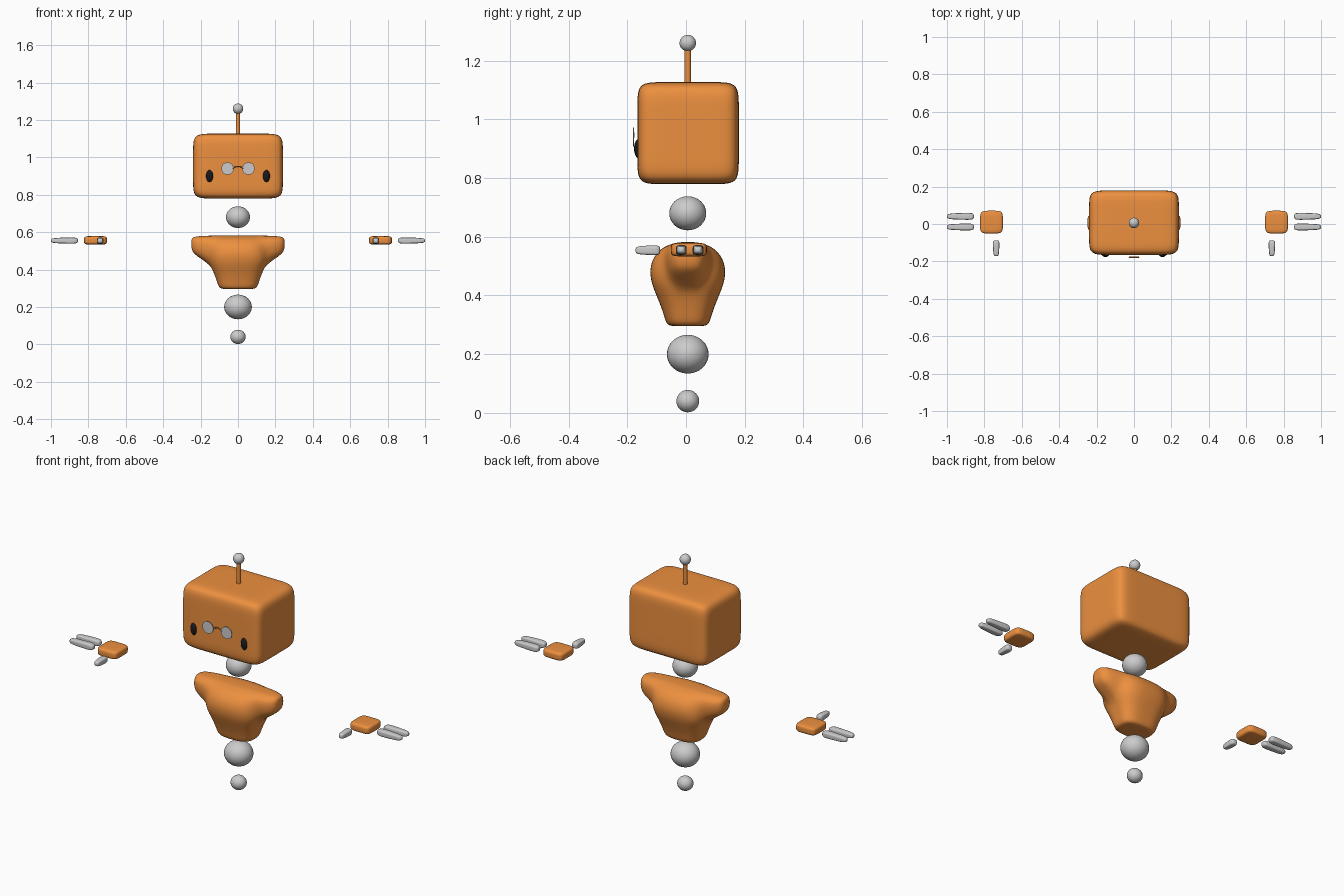
import bpy, bmesh, math
from mathutils import Vector

if "Cube" in bpy.data.objects:
    bpy.data.objects.remove(bpy.data.objects["Cube"])

YC = 0.006  # common depth centre


def material(name, col):
    m = bpy.data.materials.new(name)
    m.diffuse_color = col
    m.use_nodes = True
    m.node_tree.nodes["Principled BSDF"].inputs["Base Color"].default_value = m.diffuse_color
    return m


ORANGE = material("orange", (0.85, 0.28, 0.05, 1))
BLACK = material("black", (0.01, 0.01, 0.01, 1))


def finish(name, bm, mat=None):
    bmesh.ops.recalc_face_normals(bm, faces=bm.faces)
    me = bpy.data.meshes.new(name)
    bm.to_mesh(me)
    bm.free()
    for p in me.polygons:
        p.use_smooth = True
    ob = bpy.data.objects.new(name, me)
    bpy.context.collection.objects.link(ob)
    if mat:
        me.materials.append(mat)
    return ob


def soft_box(name, centre, half, power, mat=None, cuts=9, axis=0, taper=0.0):
    """Box with soft edges and slightly bulged faces, optionally tapered along one axis."""
    bm = bmesh.new()
    bmesh.ops.create_cube(bm, size=2)
    bmesh.ops.subdivide_edges(bm, edges=bm.edges[:], cuts=cuts, use_grid_fill=True)
    for v in bm.verts:
        c = [math.sin(t * math.pi / 2) for t in v.co]
        n = sum(abs(t) ** power for t in c) ** (1 / power)
        c = [t / n for t in c]
        k = 1 - taper * (c[axis] + 1) / 2
        v.co = [centre[i] + half[i] * c[i] * (1 if i == axis else k) for i in range(3)]
    return finish(name, bm, mat)


def ellipsoid(name, centre, radii, mat=None):
    bm = bmesh.new()
    bmesh.ops.create_uvsphere(bm, u_segments=32, v_segments=16, radius=1)
    for v in bm.verts:
        v.co = [centre[i] + radii[i] * v.co[i] for i in range(3)]
    return finish(name, bm, mat)


def rod(name, centre, radius, depth, rot=0.0, mat=None):
    bpy.ops.mesh.primitive_cylinder_add(vertices=32, radius=radius, depth=depth,
                                        location=centre, rotation=(rot, 0, 0))
    ob = bpy.context.object
    ob.name = name
    if mat:
        ob.data.materials.append(mat)
    bpy.ops.object.shade_smooth_by_angle()
    return ob


# head and antenna
soft_box("head", (0, 0.007, 0.953), (0.24, 0.173, 0.174), 8.5, ORANGE, cuts=23)
rod("antenna_stem", (0, YC, 1.175), 0.011, 0.13, mat=ORANGE)
ellipsoid("antenna_ball", (0, YC, 1.26), (0.028,) * 3)

# face: cheeks, eye discs and the arc between them
for s, side in ((-1, "left"), (1, "right")):
    ellipsoid(side + "_cheek", (s * 0.152, -0.159, 0.9), (0.02, 0.018, 0.035), BLACK)
    rod(side + "_eye", (s * 0.056, -0.179, 0.94), 0.033, 0.002, math.pi / 2)
cu = bpy.data.curves.new("face_arc", "CURVE")
cu.dimensions = "3D"
cu.bevel_depth = 0.003
sp = cu.splines.new("POLY")
sp.points.add(12)
for i, p in enumerate(sp.points):
    t = -1 + i / 6
    p.co = (0.027 * t, -0.178, 0.952 - 0.012 * t * t, 1)
cu.materials.append(ORANGE)
bpy.context.collection.objects.link(bpy.data.objects.new("face_arc", cu))

# neck and lower balls
ellipsoid("neck_ball", (0, YC, 0.68), (0.064, 0.063, 0.058))
ellipsoid("hip_ball", (0, YC, 0.2), (0.074, 0.071, 0.066))
ellipsoid("lower_ball", (0, YC, 0.04), (0.041, 0.039, 0.038))

# torso rings: z, body half width, body half depth, shoulder half width, shoulder half depth
RINGS = [
    (0.296, 0.05, 0.035, 0.02, 0.02),
    (0.296, 0.088, 0.062, 0.02, 0.02),
    (0.306, 0.103, 0.074, 0.02, 0.02),
    (0.34, 0.114, 0.083, 0.03, 0.02),
    (0.38, 0.128, 0.098, 0.06, 0.03),
    (0.415, 0.143, 0.113, 0.10, 0.04),
    (0.44, 0.153, 0.122, 0.168, 0.05),
    (0.465, 0.156, 0.127, 0.208, 0.063),
    (0.49, 0.155, 0.128, 0.242, 0.071),
    (0.52, 0.153, 0.121, 0.25, 0.076),
    (0.545, 0.15, 0.105, 0.25, 0.075),
    (0.565, 0.14, 0.083, 0.248, 0.067),
    (0.579, 0.12, 0.045, 0.238, 0.042),
    (0.582, 0.06, 0.02, 0.12, 0.02),
]


def radius_at(t, a, b, p):
    return (abs(math.cos(t) / a) ** p + abs(math.sin(t) / b) ** p) ** (-1 / p)


SEG = 40
bm = bmesh.new()
rows = []
for z, a1, b1, a2, b2 in RINGS:
    row = []
    for i in range(SEG):
        t = 2 * math.pi * i / SEG
        t -= 0.2 * math.sin(2 * t)
        r1, r2 = radius_at(t, a1, b1, 3), radius_at(t, a2, b2, 4)
        r = (r1 ** 12 + r2 ** 12) ** (1 / 12)
        row.append(bm.verts.new((r * math.cos(t), YC + r * math.sin(t), z)))
    rows.append(row)
for lo, hi in zip(rows, rows[1:]):
    for i in range(SEG):
        j = (i + 1) % SEG
        bm.faces.new((lo[i], lo[j], hi[j], hi[i]))
bm.faces.new(rows[0][::-1])
bm.faces.new(rows[-1])
torso = finish("torso", bm, ORANGE)
mod = torso.modifiers.new("smooth", "SUBSURF")
mod.levels = mod.render_levels = 2

# hands: palm, two fingers and a thumb on each side
for s, side in ((-1, "left"), (1, "right")):
    soft_box(side + "_palm", (s * 0.762, 0.01, 0.556), (0.061, 0.061, 0.023), 5, ORANGE)
    for n, y in (("front", -0.016), ("back", 0.041)):
        soft_box(f"{side}_{n}_finger", (s * 0.928, y, 0.555), (s * 0.072, 0.02, 0.018), 4,
                 taper=0.25)
    soft_box(side + "_thumb", (s * 0.737, -0.13, 0.554), (0.019, -0.042, 0.018), 4,
             axis=1, taper=0.25)
